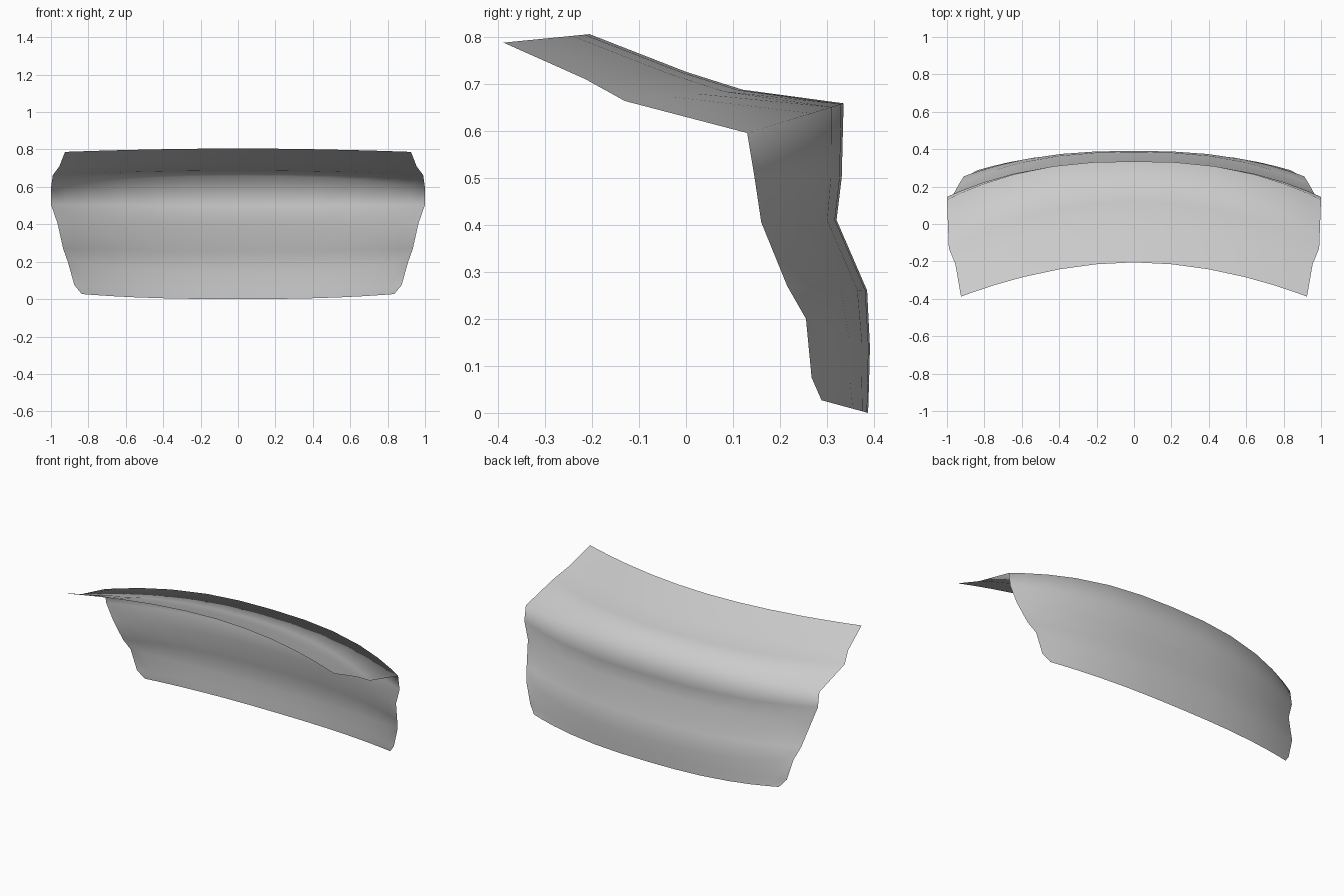
import bpy
import bmesh

cube = bpy.data.objects.get("Cube")
if cube:
    bpy.data.objects.remove(cube, do_unlink=True)

# Plain grey finish
grey = bpy.data.materials.new("plain_grey")
grey.use_nodes = True
grey.diffuse_color = (0.6, 0.6, 0.6, 1)
grey.node_tree.nodes["Principled BSDF"].inputs["Base Color"].default_value = (0.6, 0.6, 0.6, 1)

# Each row: centre (y, z), side end (x, y, z), sweep exponent
ROWS = [
    ((-0.205, 0.805), (0.925, -0.388, 0.787), 1.9),   # free edge of the shelf
    ((0.0, 0.725), (0.955, -0.215, 0.71), 2.0),
    ((0.12, 0.687), (0.99, -0.13, 0.663), 2.2),
    ((0.335, 0.658), (1.0, 0.13, 0.595), 2.45),       # ridge
    ((0.331, 0.5), (1.0, 0.145, 0.505), 2.5),
    ((0.32, 0.41), (0.965, 0.16, 0.405), 2.5),        # waist
    ((0.385, 0.26), (0.935, 0.215, 0.27), 2.5),
    ((0.391, 0.14), (0.91, 0.255, 0.2), 2.5),
    ((0.389, 0.06), (0.875, 0.267, 0.075), 2.5),
    ((0.387, 0.0), (0.835, 0.288, 0.027), 2.5),       # lower edge
]
COLUMNS = [0, 0.22, 0.43, 0.64, 0.8, 0.92, 1]


def sweep_point(row, t):
    (cy, cz), (ex, ey, ez), power = row
    w = t ** power
    return (ex * t, cy + (ey - cy) * w, cz + (ez - cz) * w)


# Curved open panel: one half, then mirrored
bm = bmesh.new()
grid = [[bm.verts.new(sweep_point(row, t)) for t in COLUMNS] for row in ROWS]
for upper, lower in zip(grid, grid[1:]):
    for i in range(len(COLUMNS) - 1):
        bm.faces.new((upper[i], lower[i], lower[i + 1], upper[i + 1])[::-1])
bmesh.ops.recalc_face_normals(bm, faces=bm.faces[:])
bm.normal_update()
if bm.faces[0].normal.z < 0:
    bmesh.ops.reverse_faces(bm, faces=bm.faces[:])
for face in bm.faces:
    face.smooth = True

mesh = bpy.data.meshes.new("rear_panel")
bm.to_mesh(mesh)
bm.free()
mesh.materials.append(grey)
panel = bpy.data.objects.new("rear_panel", mesh)
bpy.context.collection.objects.link(panel)

mirror = panel.modifiers.new("mirror", 'MIRROR')
mirror.use_axis[0] = True
mirror.use_clip = True
mirror.merge_threshold = 0.001
